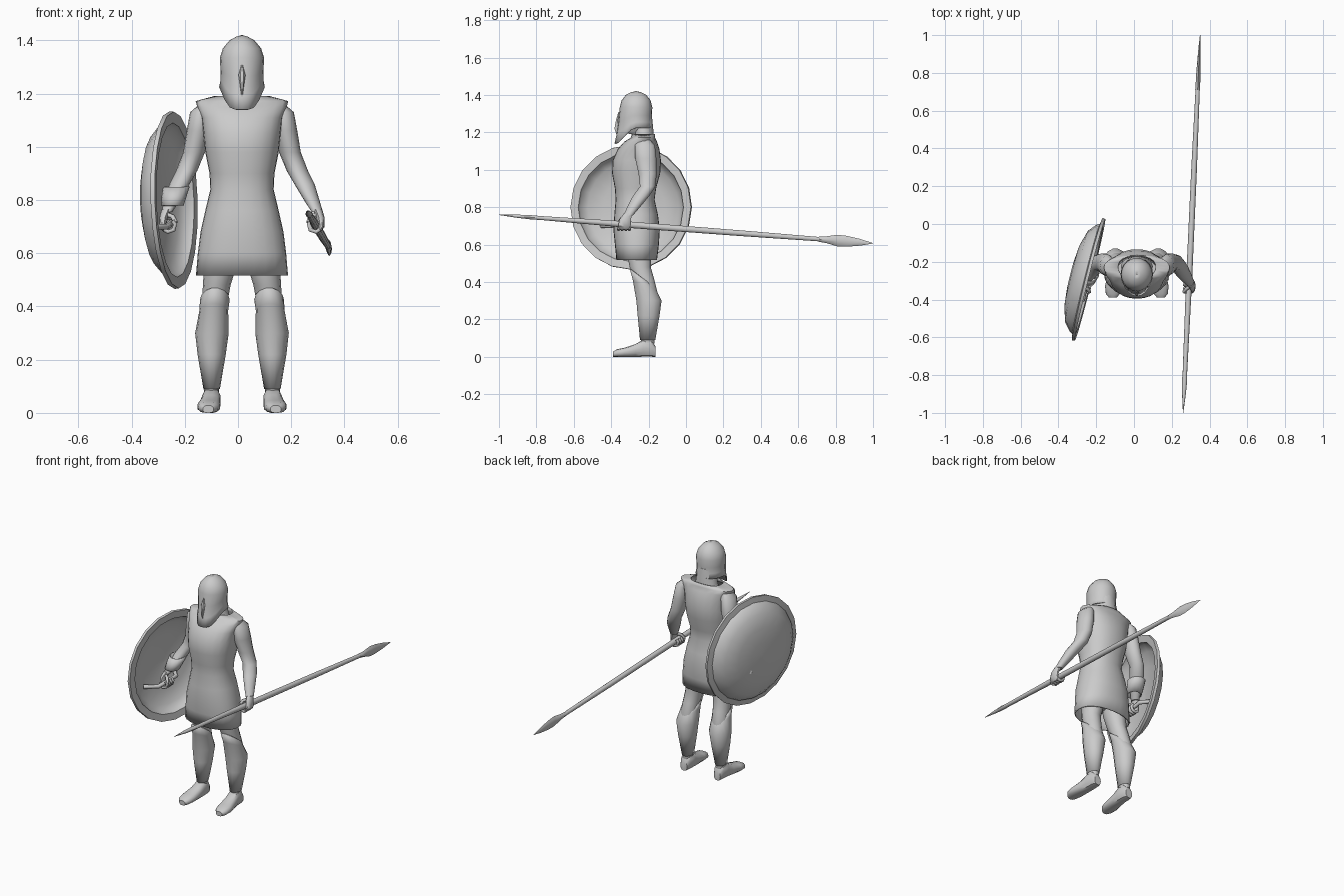
import bpy, bmesh
from math import cos, sin, pi, radians
from mathutils import Vector, Matrix

CX = 0.015  # body centre line
X, Y, Z = Vector((1, 0, 0)), Vector((0, 1, 0)), Vector((0, 0, 1))


def finish(bm, name, thick=0):
    bmesh.ops.remove_doubles(bm, verts=bm.verts, dist=1e-5)
    bmesh.ops.recalc_face_normals(bm, faces=bm.faces)
    me = bpy.data.meshes.new(name)
    bm.to_mesh(me)
    bm.free()
    ob = bpy.data.objects.new(name, me)
    bpy.context.collection.objects.link(ob)
    if thick:
        m = ob.modifiers.new("thickness", 'SOLIDIFY')
        m.thickness = thick
    return ob


def loft(name, rings, n=14, u=X, v=Y, power=2.0, caps=True, thick=0, warp=None):
    """Skin rings given as (x, y, z, radius_u, radius_v[, tilt])."""
    bm = bmesh.new()
    loops = []
    for r in rings:
        loop = []
        for i in range(n):
            a = 2 * pi * i / n
            c, s = cos(a), sin(a)
            k = (abs(c) ** power + abs(s) ** power) ** (-1 / power)
            p = Vector(r[:3]) + u * (c * k * r[3]) + v * (s * k * r[4])
            if len(r) > 5:
                p.z -= r[5] * (p.y - r[1])
            loop.append(bm.verts.new(warp(p) if warp else p))
        loops.append(loop)
    for a, b in zip(loops, loops[1:]):
        for i in range(n):
            j = (i + 1) % n
            bm.faces.new((a[i], a[j], b[j], b[i]))
    if caps:
        bm.faces.new(loops[0])
        bm.faces.new(loops[-1])
    return finish(bm, name, thick)


def tube(name, pts, r):
    """Thin rod through points, used for fingers and straps."""
    cu = bpy.data.curves.new(name, 'CURVE')
    cu.dimensions = '3D'
    cu.bevel_depth, cu.bevel_resolution, cu.use_fill_caps = r, 1, True
    sp = cu.splines.new('POLY')
    sp.points.add(len(pts) - 1)
    for q, p in zip(sp.points, pts):
        q.co = (*p, 1)
    ob = bpy.data.objects.new(name, cu)
    bpy.context.collection.objects.link(ob)


# Tunic: z, half width, front y, back y
tunic = [(0.517, .173, -.372, -.155), (0.60, .166, -.38, -.145), (0.68, .156, -.388, -.14),
         (0.76, .138, -.383, -.15), (0.84, .119, -.376, -.168), (0.90, .122, -.38, -.16),
         (0.98, .138, -.395, -.138), (1.05, .145, -.392, -.134), (1.11, .152, -.365, -.142),
         (1.15, .168, -.33, -.155), (1.172, .174, -.295, -.165), (1.192, .10, -.29, -.165)]
loft("tunic", [(CX, (f + b) / 2, z, w, (b - f) / 2) for z, w, f, b in tunic],
     n=24, power=2.3, caps=False, thick=.006)
loft("neck", [(CX, -.225, 1.14, .085, .055), (CX, -.225, 1.19, .065, .054),
              (CX, -.235, 1.28, .055, .055)])
loft("head", [(CX, -.275, 1.19, .03, .03), (CX, -.27, 1.22, .055, .06),
              (CX, -.265, 1.29, .07, .075), (CX, -.265, 1.36, .06, .06)])
loft("pelvis", [(CX, -.25, .58, .07, .06), (CX, -.25, .64, .13, .085), (CX, -.26, .78, .11, .09)])


# Helmet with cheek guards swept down at the front
def cheek(p):
    low = min(1, max(0, (1.32 - p.z) / .09))
    t = min(1, max(0, (-.285 - p.y) / .06)) * low
    p.z -= .085 * t
    p.y -= .025 * t
    p.x = CX + (p.x - CX) * (1 - .12 * t)
    return p


loft("helmet", [(CX, -.267, z, rx, ry) for z, rx, ry in
                [(1.225, .086, .09), (1.255, .080, .085), (1.29, .081, .085), (1.335, .083, .087),
                 (1.37, .072, .078), (1.40, .047, .055), (1.415, .02, .025), (1.42, .001, .001)]],
     n=20, caps=False, thick=.006, warp=cheek)
loft("nose_guard", [(CX, -.358, 1.31, .002, .003), (CX, -.365, 1.27, .013, .01),
                    (CX, -.372, 1.22, .006, .012), (CX, -.37, 1.19, .002, .003)], n=6)

for s, side in ((-1, "right"), (1, "left")):
    def x(o):
        return CX + s * o

    # Leg, greave and foot
    loft(side + "_leg", [(x(.075), -.25, .68, .07, .075), (x(.08), -.25, .56, .062, .068),
                         (x(.095), -.245, .48, .052, .058), (x(.102), -.225, .42, .048, .055),
                         (x(.112), -.20, .30, .052, .06), (x(.115), -.205, .07, .027, .036)])
    loft(side + "_greave", [(x(.102), -.238, .425, .056, .064, .7), (x(.106), -.222, .385, .054, .064, .4),
                            (x(.113), -.198, .30, .063, .069), (x(.114), -.20, .22, .053, .06),
                            (x(.114), -.205, .09, .031, .042)], caps=False, thick=.005)
    loft(side + "_foot", [(x(.115 + o), y, h, w, h) for y, o, w, h in
                          [(-.163, 0, .022, .028), (-.185, 0, .032, .046), (-.23, 0, .035, .046),
                           (-.27, .004, .038, .034), (-.33, .01, .043, .024), (-.37, .012, .037, .02),
                           (-.39, .012, .02, .014)]], u=X, v=Z, power=2.8)

    # Arm down to the fist
    loft(side + "_arm", [(x(.135), -.225, 1.165, .02, .03), (x(.155), -.22, 1.13, .04, .055),
                         (x(.165), -.215, 1.06, .043, .058), (x(.18), -.205, .98, .041, .05),
                         (x(.208), -.205, .91, .04, .042), (x(.235), -.24, .86, .038, .045),
                         (x(.262), -.28, .80, .029, .035), (x(.283), -.31, .755, .021, .026)])
    g = x(.275)  # grip position
    loft(side + "_palm", [(x(.283), -.31, .765, .019, .024), (x(.294), -.325, .735, .016, .032),
                          (x(.298), -.33, .70, .013, .034), (x(.285), -.33, .68, .01, .03)], n=10)
    for i in range(4):
        y = -.36 + .019 * i
        tube(f"{side}_finger_{i}", [(g + s * a, y, .708 + b) for a, b in
                                    ((.018, -.018), (.004, -.028), (-.018, -.02), (-.024, .002), (-.014, .014))], .009)
    tube(side + "_thumb", [(g + s * .012, -.325, .748), (g - s * .014, -.345, .738),
                           (g - s * .026, -.36, .715)], .009)


# Spear: y, radius across, radius up
def spear_ring(y, a, b):
    return (.305 + .045 * y, y, .683 - .076 * y, a, b)


loft("spear_shaft", [spear_ring(*r) for r in
                     [(-1, .001, .001), (-.9, .010, .009), (-.83, .014, .012), (-.78, .012, .011),
                      (-.3, .016, .018), (.3, .015, .016), (.74, .011, .012)]], n=10, u=X, v=Z)
loft("spear_blade", [spear_ring(*r) for r in
                     [(.71, .013, .014), (.75, .012, .018), (.81, .011, .031), (.86, .009, .029),
                      (.93, .006, .018), (1, .001, .001)]], n=8, u=X, v=Z, power=1.5)

# Shield: dished disc with a flat rim, hung on the forearm
shield = loft("shield", [(0, 0, z, r, r) for r, z in
                         [(.001, .078), (.17, .068), (.25, .045), (.285, .016), (.29, -.004),
                          (.332, -.008), (.334, .008), (.30, .014), (.292, .03), (.25, .066),
                          (.17, .09), (.08, .099), (.001, .101)]], n=20)
normal = Vector((-.97, .243, -.03))
shield.matrix_world = Matrix.Translation((-.24, -.294, .80)) @ normal.to_track_quat('Z', 'Y').to_matrix().to_4x4()
loft("arm_band", [(-.232, -.255, .85, .05, .054), (-.24, -.275, .815, .047, .049),
                  (-.247, -.295, .78, .043, .043)], caps=False, thick=.006)
tube("shield_grip", [(-.335, -.45, .70), (-.27, -.40, .70), (-.258, -.33, .708),
                     (-.25, -.25, .715), (-.31, -.19, .72)], .012)

# Smooth shading with crisp edges
bpy.ops.object.select_all(action='DESELECT')
meshes = [o for o in bpy.context.scene.objects if o.type == 'MESH']
for o in meshes:
    o.select_set(True)
bpy.context.view_layer.objects.active = meshes[0]
bpy.ops.object.shade_smooth_by_angle(angle=radians(40))
